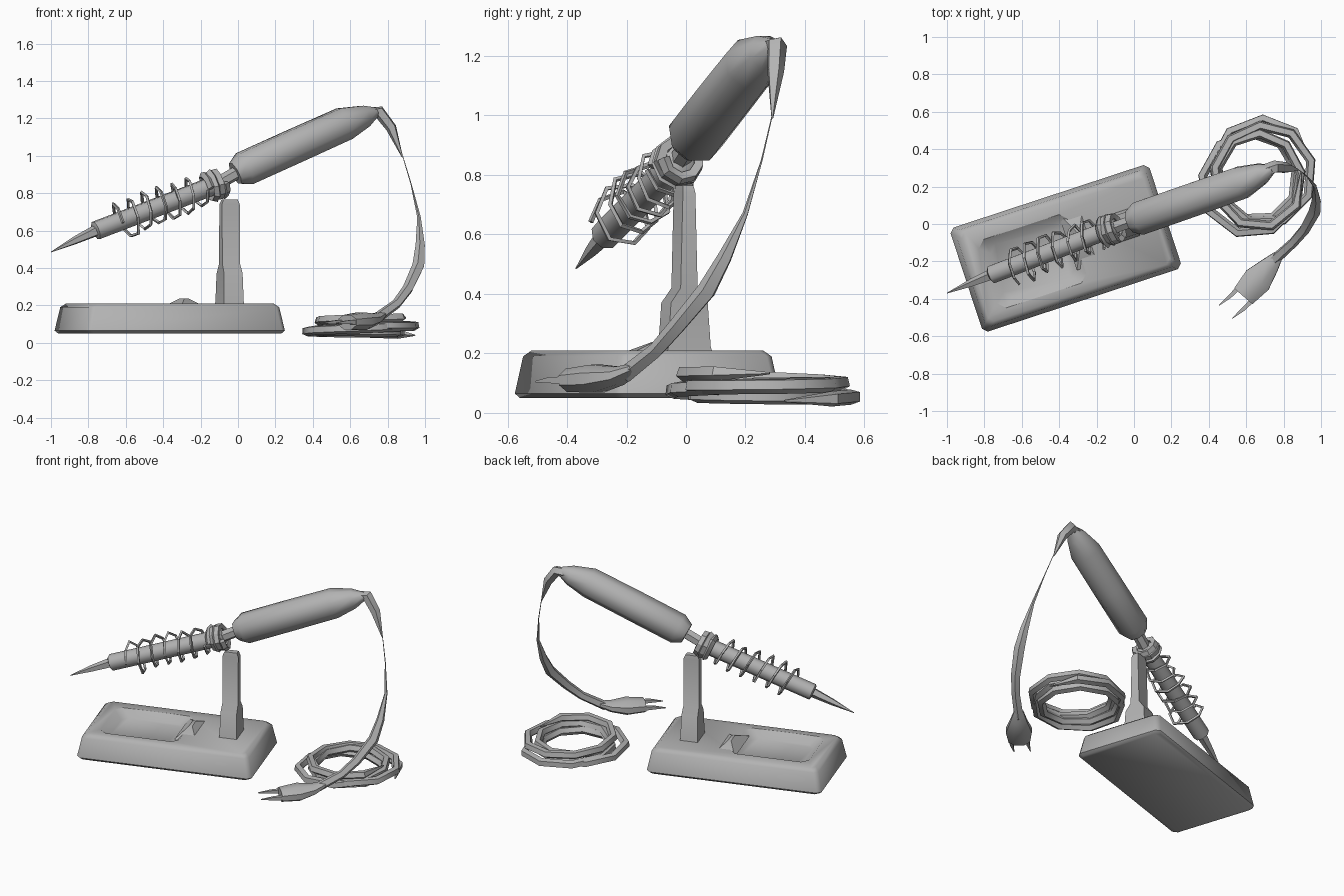
import bpy, bmesh, math, random
from mathutils import Vector, Matrix

if "Cube" in bpy.data.objects:
    bpy.data.objects.remove(bpy.data.objects["Cube"])

random.seed(4)
grey = bpy.data.materials.new("plain grey")
grey.diffuse_color = (0.45, 0.45, 0.45, 1)
grey.use_nodes = True
grey.node_tree.nodes["Principled BSDF"].inputs["Base Color"].default_value = grey.diffuse_color


def make(name, rings, angle=40):
    """Skin a list of equal-length point rings, cap both ends."""
    bm = bmesh.new()
    vs = [[bm.verts.new(p) for p in r] for r in rings]
    n = len(vs[0])
    for a, b in zip(vs, vs[1:]):
        for i in range(n):
            j = (i + 1) % n
            bm.faces.new((a[i], a[j], b[j], b[i]))
    bm.faces.new(vs[0][::-1])
    bm.faces.new(vs[-1])
    bmesh.ops.recalc_face_normals(bm, faces=bm.faces)
    me = bpy.data.meshes.new(name)
    bm.to_mesh(me)
    bm.free()
    me.materials.append(grey)
    ob = bpy.data.objects.new(name, me)
    bpy.context.collection.objects.link(ob)
    bpy.ops.object.select_all(action='DESELECT')
    ob.select_set(True)
    bpy.context.view_layer.objects.active = ob
    bpy.ops.object.shade_smooth_by_angle(angle=math.radians(angle))
    return ob


def tube(name, pts, radii, sides=8, angle=50, flat=1.0):
    """Tube along a path; flat squashes it along the frame's upward axis."""
    pts = [Vector(p) for p in pts]
    if not isinstance(radii, (list, tuple)):
        radii = [radii] * len(pts)
    rings, prev, side = [], None, None
    for i, p in enumerate(pts):
        t = (pts[min(i + 1, len(pts) - 1)] - pts[max(i - 1, 0)]).normalized()
        if side is None:
            side = t.cross(Vector((0, 0, 1))).normalized()
        else:
            side = prev.rotation_difference(t) @ side
        up = side.cross(t)
        prev = t
        rings.append([p + radii[i] * (math.cos(a) * side + flat * math.sin(a) * up)
                      for a in [2 * math.pi * (k + .5) / sides for k in range(sides)]])
    return make(name, rings, angle)


TURN = Matrix.Rotation(math.radians(18.2), 3, 'Z')


def block(name, centre, sections, chamfer=0.0, angle=35):
    """Stacked rectangles (z, half x, half y), turned to match the base."""
    rings = []
    for z, hx, hy in sections:
        c = chamfer
        o = [(hx, -hy + c), (hx, hy - c), (hx - c, hy), (-hx + c, hy),
             (-hx, hy - c), (-hx, -hy + c), (-hx + c, -hy), (hx - c, -hy)]
        if not c:
            o = [o[0], o[1], o[4], o[5]]
        rings.append([TURN @ Vector((x, y, 0)) + Vector((centre[0], centre[1], z)) for x, y in o])
    return make(name, rings, angle)


# base with a shallow cleaning tray in its left half
base = block("base", (-0.365, -0.13),
             [(0.05, 0.545, 0.28), (0.065, 0.56, 0.293), (0.19, 0.535, 0.272), (0.21, 0.51, 0.25)], 0.025, 50)
tray = TURN @ Vector((-0.19, -0.01, 0)) + Vector((-0.365, -0.13, 0))
cutter = block("tray_cutter", tray, [(0.165, 0.2, 0.15), (0.26, 0.31, 0.24)], 0.04)
cutter.hide_render = True
mod = base.modifiers.new("tray", 'BOOLEAN')
mod.operation, mod.object, mod.solver = 'DIFFERENCE', cutter, 'EXACT'
bpy.context.view_layer.objects.active = base
bpy.ops.object.modifier_apply(modifier="tray")
bpy.data.objects.remove(cutter)
# raised lip between the tray and the post
lip = TURN @ Vector((0.09, 0.03, 0)) + Vector((-0.365, -0.13, 0))
block("tray_lip", lip, [(0.19, 0.07, 0.16), (0.238, 0.01, 0.04)])

# post: broad foot, slim upright
block("post", (-0.045, -0.005), [(0.19, 0.06, 0.085), (0.22, 0.055, 0.075), (0.37, 0.052, 0.065),
      (0.42, 0.05, 0.03), (0.74, 0.05, 0.022), (0.765, 0.04, 0.018)])


# iron axis, addressed by x
def axis(x):
    k = [(-1.0, -0.37, 0.485), (-0.76, -0.27, 0.60), (-0.08, -0.01, 0.86),
         (0.0, 0.02, 0.915), (0.56, 0.215, 1.168), (0.74, 0.295, 1.235)]
    for a, b in zip(k, k[1:]):
        if x <= b[0] + 1e-6:
            return Vector(a).lerp(Vector(b), (x - a[0]) / (b[0] - a[0]))
    return Vector(k[-1])


def on_axis(name, xs, radii, sides=8):
    return tube(name, [axis(x) for x in xs], radii, sides)


on_axis("tip", [-1.0, -0.87, -0.74], [0.002, 0.022, 0.034], 5)
on_axis("heating_sleeve", [-0.765, -0.76, -0.1, -0.09], [0.04, 0.052, 0.052, 0.03])
on_axis("neck", [-0.12, 0.02], 0.036, 6)
on_axis("handle", [-0.015, 0.035, 0.3, 0.57, 0.68, 0.75], [0.065, 0.097, 0.097, 0.095, 0.062, 0.026])

# wire helix round the iron
D = (axis(-0.1) - axis(-0.76)).normalized()
U = D.cross(Vector((0, 0, 1))).normalized()
V = U.cross(D)


def helix(name, x0, x1, r0, r1, turns, wire, jitter, steps=9):
    n = int(turns * steps)
    pts = []
    for i in range(n + 1):
        f, a = i / n, 2 * math.pi * i / steps
        r = r0 + (r1 - r0) * f + random.uniform(-jitter, jitter)
        pts.append(axis(x0 + (x1 - x0) * f) + r * (math.cos(a) * U + math.sin(a) * V))
    return tube(name, pts, wire, 4, 30)


helix("spring", -0.65, -0.19, 0.105, 0.083, 6, 0.009, 0.012, 7)
helix("holder_ring", -0.165, -0.09, 0.072, 0.068, 3, 0.021, 0.004)

# cord: strain relief, thin drop, then run to the plug
tube("strain_relief", [(0.70, 0.285, 1.225), (0.755, 0.305, 1.235), (0.82, 0.30, 1.15), (0.88, 0.29, 0.99)],
     [0.035, 0.035, 0.03, 0.003], 5)
tube("cord", [(0.88, 0.29, 1.0), (0.925, 0.255, 0.85), (0.968, 0.2, 0.67), (0.975, 0.13, 0.52),
              (0.965, 0.07, 0.41), (0.91, -0.03, 0.29), (0.85, -0.1, 0.21), (0.74, -0.2, 0.13)],
     [0.002, 0.003, 0.01, 0.026, 0.034, 0.03, 0.027, 0.03], 5)

# loosely coiled cord lying on the ground
pts = []
for i in range(4 * 9 + 1):
    lap = i / 9
    a = 2 * math.pi * lap + 0.2
    r = 0.25 + 0.02 * math.sin(5.1 * lap)
    cx, cy = 0.665 + 0.035 * math.cos(2.3 * lap), 0.25 + 0.035 * math.sin(2.3 * lap + 1)
    pts.append((cx + r * math.cos(a), cy + (r + 0.01) * math.sin(a),
                0.04 + 0.021 * lap + 0.012 * math.sin(3.7 * lap)))
tube("cord_coil", pts, [0.004] + [0.027] * (len(pts) - 2) + [0.004], 5, 45)

# plug with two prongs
tube("plug", [(0.77, -0.17, 0.15), (0.725, -0.225, 0.125), (0.66, -0.30, 0.115), (0.585, -0.385, 0.11)],
     [0.03, 0.055, 0.085, 0.07], 8, 50, 0.6)
for name, a in (("left_prong", (0.57, -0.33)), ("right_prong", (0.64, -0.40))):
    tube(name, [(a[0], a[1], 0.11), (a[0] - 0.055, a[1] - 0.055, 0.11), (a[0] - 0.115, a[1] - 0.105, 0.105)],
         [0.018, 0.014, 0.003], 4, 30)
